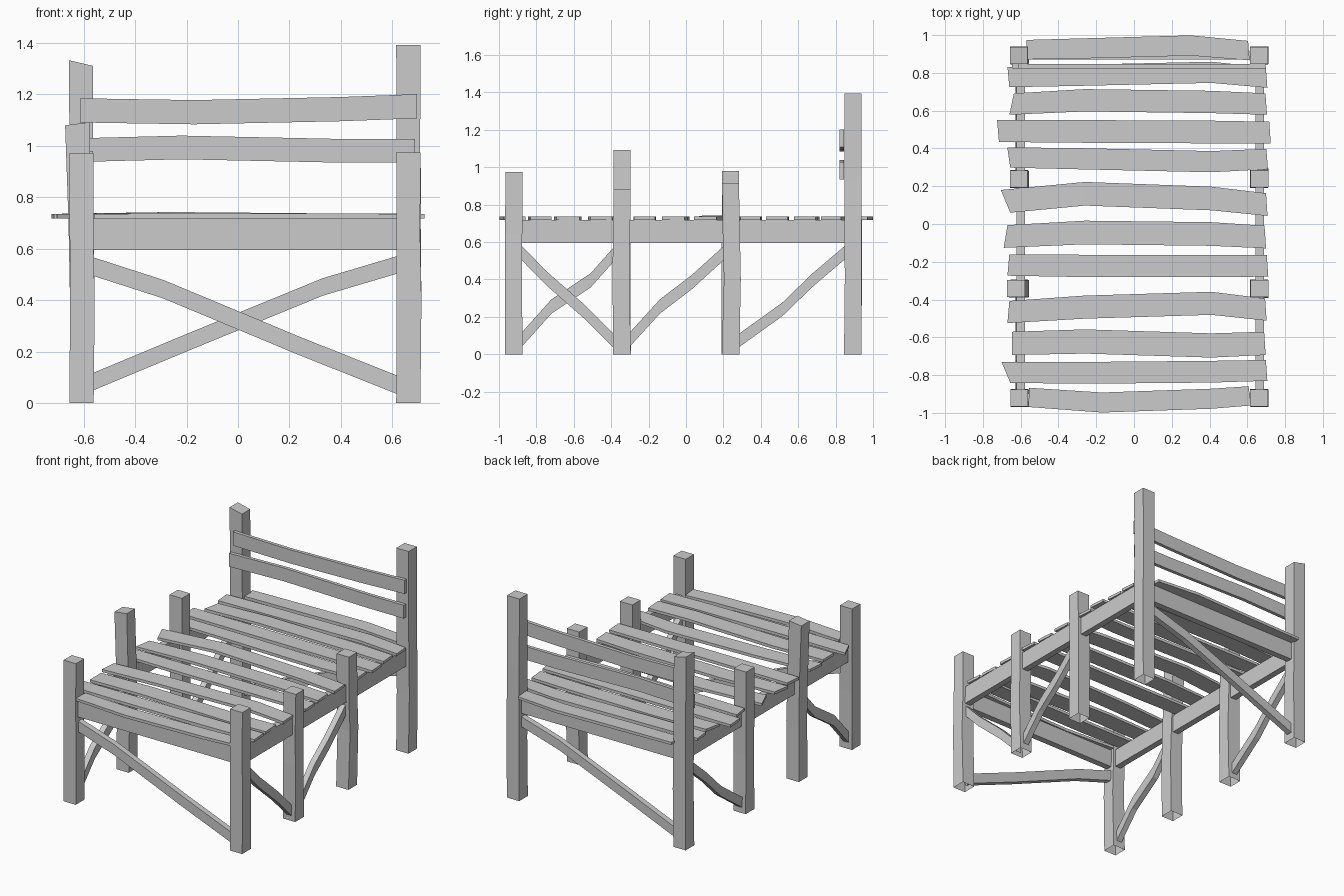
import bpy, bmesh

# axis order for each run direction: (along, a, b)
AXES = {'X': (0, 1, 2), 'Y': (1, 0, 2), 'Z': (2, 0, 1)}


def beam(name, axis, sections, open_start=False):
    """Loft a rectangle through sections (t at low a, t at high a, a, half a, b, half b)."""
    k, i, j = AXES[axis]
    bm = bmesh.new()
    rings = []
    for t0, t1, a, ha, b, hb in sections:
        ring = []
        for sa, sb in ((-1, -1), (1, -1), (1, 1), (-1, 1)):
            p = [0, 0, 0]
            p[k] = t0 if sa < 0 else t1
            p[i] = a + sa * ha
            p[j] = b + sb * hb
            ring.append(bm.verts.new(p))
        rings.append(ring)
    for r, s in zip(rings, rings[1:]):
        for n in range(4):
            m = (n + 1) % 4
            bm.faces.new((r[n], r[m], s[m], s[n]))
    if not open_start:
        bm.faces.new(rings[0][::-1])
    bm.faces.new(rings[-1])
    bmesh.ops.recalc_face_normals(bm, faces=bm.faces)
    me = bpy.data.meshes.new(name)
    bm.to_mesh(me)
    bm.free()
    ob = bpy.data.objects.new(name, me)
    bpy.context.collection.objects.link(ob)
    return ob


LX, RX = -0.608, 0.662                 # post centre lines
PY = [-0.92, -0.342, 0.238, 0.892]     # post rows, front to back

# Posts: (x, row, height, height drop to the right, top lean in x, bend in y)
posts = [
    ("front_left_post", LX, 0, 0.972, 0, 0, -0.003),
    ("front_right_post", RX, 0, 0.975, 0, 0, -0.003),
    ("second_left_post", LX, 1, 1.08, -0.012, -0.017, 0.0),
    ("second_right_post", RX, 1, 0.88, 0, 0.003, -0.006),
    ("third_left_post", LX, 2, 0.98, 0, -0.002, -0.003),
    ("third_right_post", RX, 2, 0.915, 0, 0.002, 0.01),
    ("back_left_post", LX, 3, 1.333, 0.022, -0.002, 0.003),
    ("back_right_post", RX, 3, 1.393, 0, 0.0, 0.002),
]
for name, x, row, h, drop, lean, bend in posts:
    y = PY[row]
    beam(name, 'Z', [
        (0, 0, x, 0.047, y, 0.047),
        (0.4, 0.4, x + 0.003, 0.048, y + bend, 0.045),
        (0.66 * h, 0.66 * h, x + lean * 0.3, 0.046, y + bend * 0.5, 0.046),
        (h, h - drop, x + lean, 0.047, y, 0.045)], open_start=True)

# Frame rails
for name, x in (("left_side_rail", LX + 0.008), ("right_side_rail", RX + 0.004)):
    beam(name, 'Y', [(t, t, x, 0.022, 0.657, 0.061) for t in (-0.9, 0.87)])
for name, y in (("front_rail", PY[0]), ("back_rail", PY[3])):
    beam(name, 'X', [(t, t, y, 0.022, 0.657, 0.061) for t in (-0.59, 0.64)])

# Seat slats: left end, left end slant, right end, width, y at four stations
slats = [
    (-0.57, 0.0, 0.608, 0.107, 0.923, 0.932, 0.945, 0.918),
    (-0.665, -0.005, 0.702, 0.112, 0.778, 0.788, 0.803, 0.775),
    (-0.648, 0.012, 0.70, 0.118, 0.635, 0.655, 0.646, 0.635),
    (-0.72, -0.005, 0.72, 0.12, 0.492, 0.49, 0.487, 0.484),
    (-0.663, -0.008, 0.705, 0.112, 0.352, 0.345, 0.33, 0.344),
    (-0.68, -0.025, 0.703, 0.125, 0.12, 0.16, 0.135, 0.103),
    (-0.68, 0.01, 0.695, 0.125, -0.066, -0.045, -0.053, -0.069),
    (-0.665, 0.005, 0.707, 0.118, -0.217, -0.222, -0.222, -0.222),
    (-0.665, 0.005, 0.698, 0.122, -0.466, -0.44, -0.42, -0.453),
    (-0.645, 0.0, 0.693, 0.128, -0.632, -0.622, -0.643, -0.632),
    (-0.678, -0.023, 0.702, 0.115, -0.786, -0.788, -0.782, -0.775),
    (-0.557, 0.002, 0.612, 0.106, -0.918, -0.945, -0.925, -0.91),
]
for n, (xl, sk, xr, w, *ys) in enumerate(slats):
    z = 0.727
    m1 = -0.26 if n not in (0, 11) else -0.17
    m2 = 0.41 if n != 0 else 0.3
    lift = 0.006 if n == 5 else 0
    beam("seat_slat_%d" % (n + 1), 'X', [
        (xl - sk, xl + sk, ys[0], w * 0.48, z, 0.009),
        (m1, m1, ys[1], w * 0.5, z + lift, 0.01),
        (m2, m2, ys[2], w * 0.5, z, 0.01),
        (xr + 0.004, xr - 0.004, ys[3], w * 0.48, z, 0.009)])

# Backrest planks: stations (x, z)
for name, hh, pts in (
        ("backrest_upper_plank", 0.047, ((-0.615, 1.138), (-0.17, 1.131), (0.4, 1.143), (0.695, 1.154))),
        ("backrest_lower_plank", 0.046, ((-0.645, 0.983), (-0.22, 0.994), (0.4, 0.981), (0.688, 0.981)))):
    beam(name, 'X', [(x, x, 0.834, 0.012, z, hh) for x, z in pts])


# Diagonal braces, each a bent bar whose ends sit inside the posts
def brace(name, axis, side, pts, hh):
    (u0, z0), (u1, z1), (u2, z2), (u3, z3) = pts
    e = 0.02 if u3 > u0 else -0.02
    s0 = (z1 - z0) / (u1 - u0)
    s1 = (z3 - z2) / (u3 - u2)
    full = [(u0 - e, z0 - e * s0), (u1, z1), (u2, z2), (u3 + e, z3 + e * s1)]
    beam(name, axis, [(u, u, side, 0.02, z, hh) for u, z in full])


brace("front_brace", 'X', PY[0], ((-0.56, 0.53), (-0.29, 0.443), (0.24, 0.222), (0.61, 0.075)), 0.036)
brace("back_brace", 'X', PY[3], ((-0.56, 0.085), (-0.2, 0.235), (0.33, 0.452), (0.61, 0.535)), 0.034)
brace("right_front_brace", 'Y', RX, ((-0.872, 0.535), (-0.745, 0.405), (-0.54, 0.225), (-0.39, 0.075)), 0.038)
brace("right_middle_brace", 'Y', RX, ((-0.295, 0.085), (-0.14, 0.255), (0.03, 0.385), (0.19, 0.53)), 0.038)
brace("left_front_brace", 'Y', LX, ((-0.872, 0.085), (-0.72, 0.255), (-0.51, 0.395), (-0.39, 0.53)), 0.038)
brace("left_back_brace", 'Y', LX, ((0.285, 0.075), (0.515, 0.24), (0.675, 0.395), (0.845, 0.54)), 0.036)
